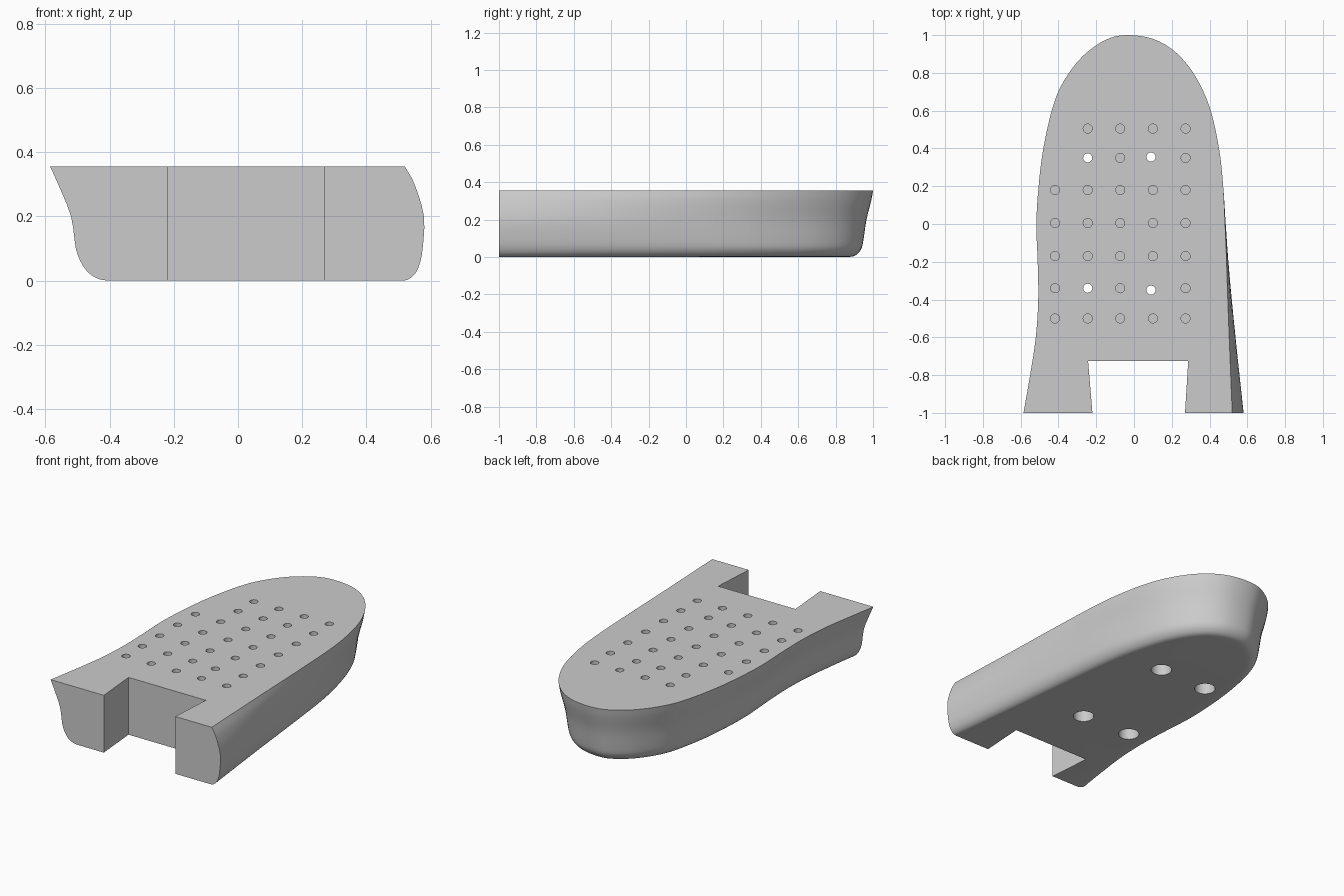
import bpy, bmesh, math
from mathutils import Vector

cube = bpy.data.objects.get("Cube")
if cube:
    bpy.data.objects.remove(cube, do_unlink=True)

TOP = 0.355


def spline(points, steps):
    """Smooth curve through the points."""
    p = [Vector(q) for q in points]
    p = [2 * p[0] - p[1]] + p + [2 * p[-1] - p[-2]]
    out = []
    for a, b, c, d in zip(p, p[1:], p[2:], p[3:]):
        for i in range(steps):
            t = i / steps
            out.append(0.5 * (2 * b + (c - a) * t + (2 * a - 5 * b + 4 * c - d) * t**2
                              + (3 * b - a - 3 * c + d) * t**3))
    return out + [p[-2]]


def new_object(name, bm):
    bmesh.ops.recalc_face_normals(bm, faces=bm.faces)
    mesh = bpy.data.meshes.new(name)
    bm.to_mesh(mesh)
    bm.free()
    ob = bpy.data.objects.new(name, mesh)
    bpy.context.collection.objects.link(ob)
    return ob


def loft(bm, rings):
    """Skin closed rings and cap both ends."""
    rows = [[bm.verts.new(co) for co in ring] for ring in rings]
    n = len(rows[0])
    for low, high in zip(rows, rows[1:]):
        for i in range(n):
            j = (i + 1) % n
            bm.faces.new((low[i], low[j], high[j], high[i]))
    bm.faces.new(rows[0][::-1])
    bm.faces.new(rows[-1])


def bore(bm, x, y, steps, sides=24):
    """Round cutter with (radius, height) steps."""
    angles = [math.tau * i / sides for i in range(sides)]
    loft(bm, [[(x + r * math.cos(a), y + r * math.sin(a), z) for a in angles]
              for r, z in steps])


# Rim outline, from the right heel round the toe to the left heel
outline = spline([(-.585, -1), (-.55, -.8), (-.52, -.6), (-.507, -.4), (-.51, -.2),
                  (-.517, 0), (-.505, .2), (-.48, .4), (-.43, .62), (-.37, .76),
                  (-.27, .89), (-.15, .975), (-.04, 1), (.1, .98), (.22, .91),
                  (.32, .79), (.4, .62), (.45, .4), (.472, .2), (.482, 0),
                  (.49, -.2), (.5, -.5), (.52, -1)], 4)

# Wall sections as (inset from rim, height)
heights = (0, .004, .02, .05, .1, .2, .3, TOP)


def section(insets):
    return [p.x for p in spline(list(zip(insets, heights)), 3)]


levels = [max(0, p.y) for p in spline([(0, h) for h in heights], 3)]
right_wall = section((.185, .155, .125, .1, .08, .065, .025, 0))
left_wall = section((.005, -.01, -.03, -.045, -.055, -.059, -.03, 0))
toe_wall = section((.14, .105, .08, .06, .05, .035, .01, 0))

# Sole body
rings = []
for k, z in enumerate(levels):
    ring = []
    for i, p in enumerate(outline):
        if i in (0, len(outline) - 1):
            normal = Vector((1 if i == 0 else -1, 0))
        else:
            d = (outline[i + 1] - outline[i - 1]).normalized()
            normal = Vector((d.y, -d.x))
        heel = min(1, max(0, (.6 - p.y) / 1.6)) ** 1.1
        side = right_wall if p.x < 0 else left_wall
        q = p + normal * (side[k] * heel + toe_wall[k] * (1 - heel))
        ring.append((q.x, max(q.y, -1), z))
    rings.append(ring)
bm = bmesh.new()
loft(bm, rings)
sole = new_object("sole_block", bm)

# Cutters: heel notch, shallow holes and four stepped through holes
bm = bmesh.new()
loft(bm, [[(-.212, -1.1, z), (.264, -1.1, z), (.287, -.725, z), (-.243, -.725, z)]
          for z in (-.1, .5)])
through = [(-.245, .35), (.09, .355), (-.245, -.34), (.09, -.35)]
for x, y in through:
    bore(bm, x, y, [(.06, -.05), (.06, .2), (.024, .2), (.024, .42)])
for y in (.505, .35, .18, .005, -.17, -.34, -.5):
    for x in (-.418, -.245, -.073, .1, .273):
        outside = x < -.4 and y > .3
        taken = any(math.hypot(x - a, y - b) < .05 for a, b in through)
        if not outside and not taken:
            bore(bm, x, y, [(.024, .26), (.024, .42)])
cutter = new_object("hole_cutter", bm)
cutter.hide_render = True

cut = sole.modifiers.new("holes", 'BOOLEAN')
cut.operation = 'DIFFERENCE'
cut.solver = 'EXACT'
cut.object = cutter

bpy.ops.object.select_all(action='DESELECT')
sole.select_set(True)
bpy.context.view_layer.objects.active = sole
bpy.ops.object.modifier_apply(modifier=cut.name)
bpy.data.objects.remove(cutter, do_unlink=True)
bpy.ops.object.shade_smooth_by_angle(angle=math.radians(30))

# Plain grey
grey = bpy.data.materials.new("light_grey")
grey.use_nodes = True
colour = (.6, .6, .6, 1)
grey.diffuse_color = colour
grey.node_tree.nodes["Principled BSDF"].inputs["Base Color"].default_value = colour
sole.data.materials.clear()
sole.data.materials.append(grey)
